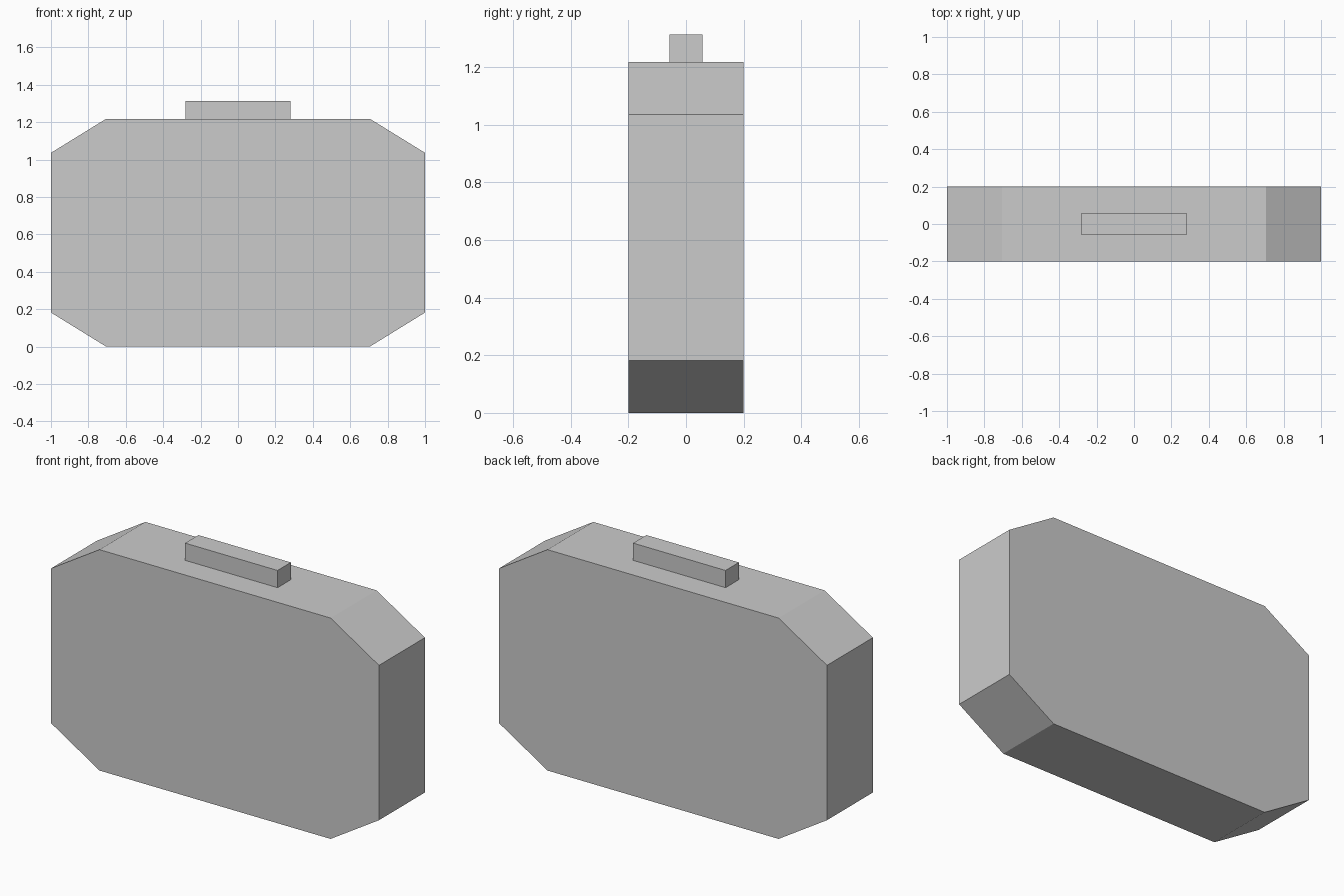
import bpy
import bmesh

cube = bpy.data.objects.get("Cube")
if cube:
    bpy.data.objects.remove(cube, do_unlink=True)

# Single plain grey
GREY = (0.6, 0.6, 0.6, 1)
grey = bpy.data.materials.new("plain_grey")
grey.use_nodes = True
grey.diffuse_color = GREY
grey.node_tree.nodes["Principled BSDF"].inputs["Base Color"].default_value = GREY


def extrude_profile(name, profile, y_min, y_max):
    """Extrude an x-z outline along y into a closed flat-shaded solid."""
    bm = bmesh.new()
    face = bm.faces.new([bm.verts.new((x, y_min, z)) for x, z in profile])
    grown = bmesh.ops.extrude_face_region(bm, geom=[face])["geom"]
    moved = [v for v in grown if isinstance(v, bmesh.types.BMVert)]
    bmesh.ops.translate(bm, verts=moved, vec=(0, y_max - y_min, 0))
    bmesh.ops.recalc_face_normals(bm, faces=bm.faces)
    mesh = bpy.data.meshes.new(name)
    bm.to_mesh(mesh)
    bm.free()
    mesh.materials.append(grey)
    obj = bpy.data.objects.new(name, mesh)
    bpy.context.collection.objects.link(obj)
    return obj


def mirrored(right_side):
    """Complete an outline from its +x half, listed bottom to top."""
    return right_side + [(-x, z) for x, z in reversed(right_side)]


# Case body: slab with four cut corners
height = 1.218
body_half = [(0.705, 0), (1, 0.182), (1, height - 0.182), (0.705, height)]
extrude_profile("case_body", mirrored(body_half), -0.2, 0.2)

# Handle block resting on the top
handle_half = [(0.282, height), (0.282, 1.313)]
extrude_profile("top_handle", mirrored(handle_half), -0.058, 0.058)
